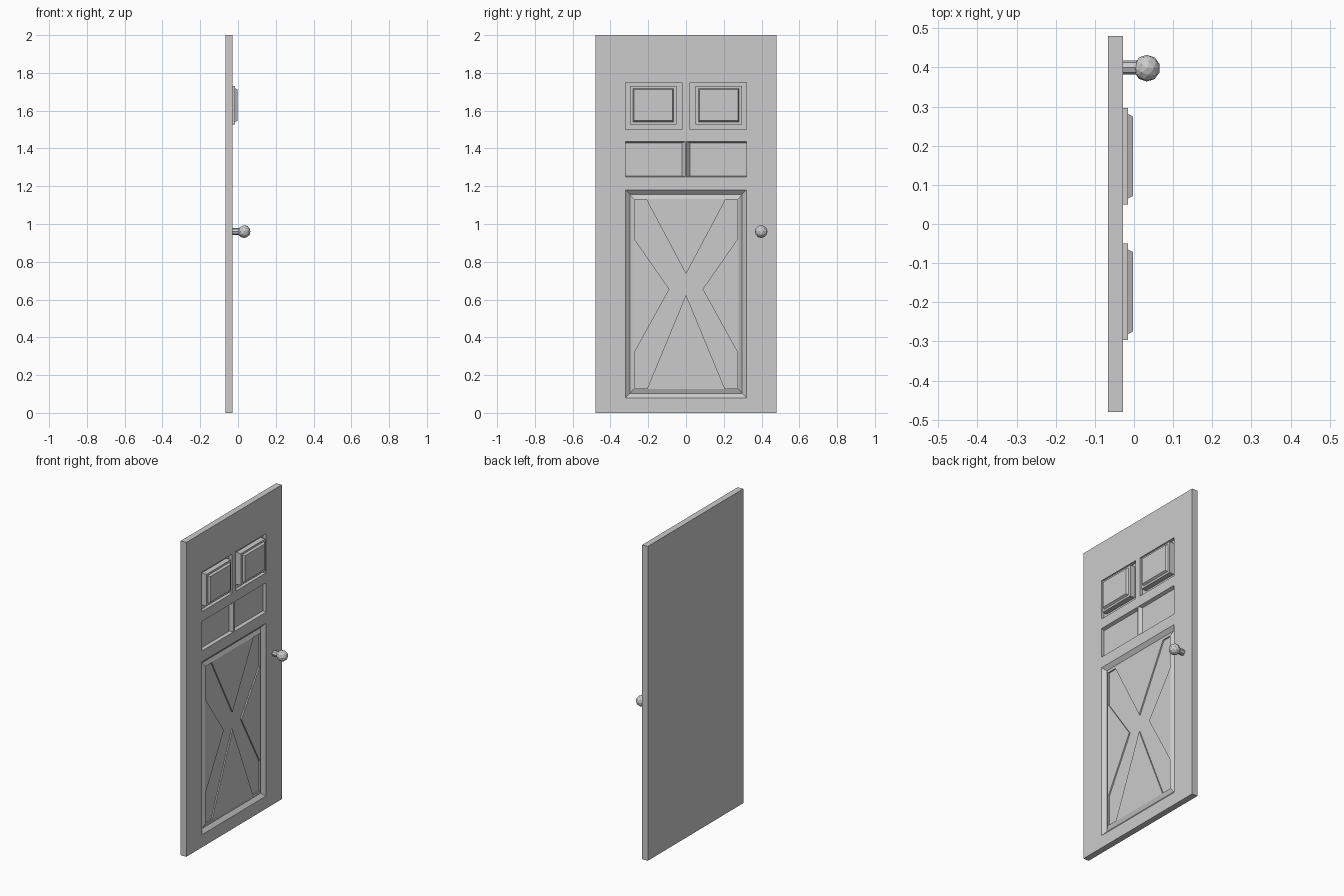
import bpy, bmesh
from mathutils import Matrix

if "Cube" in bpy.data.objects:
    bpy.data.objects.remove(bpy.data.objects["Cube"])

FRONT, FLOOR, BACK = -0.028, -0.048, -0.067


def loft(name, rings):
    """Solid through (x, [(y, z), ...]) outlines, capped at both ends."""
    bm = bmesh.new()
    loops = [[bm.verts.new((x, y, z)) for y, z in pts] for x, pts in rings]
    n = len(loops[0])
    for a, b in zip(loops, loops[1:]):
        for i in range(n):
            j = (i + 1) % n
            bm.faces.new((a[i], a[j], b[j], b[i]))
    bm.faces.new(loops[0][::-1])
    bm.faces.new(loops[-1])
    bmesh.ops.recalc_face_normals(bm, faces=bm.faces)
    return finish(name, bm)


def finish(name, bm):
    me = bpy.data.meshes.new(name)
    bm.to_mesh(me)
    bm.free()
    ob = bpy.data.objects.new(name, me)
    bpy.context.collection.objects.link(ob)
    return ob


def rect(y0, y1, z0, z1):
    return [(y0, z0), (y1, z0), (y1, z1), (y0, z1)]


def carve(target, cutter):
    mod = target.modifiers.new("carve", 'BOOLEAN')
    mod.operation = 'DIFFERENCE'
    mod.solver = 'EXACT'
    mod.object = cutter
    bpy.context.view_layer.objects.active = target
    bpy.ops.object.modifier_apply(modifier=mod.name)
    bpy.data.objects.remove(cutter)


def recess(target, opening, bottom):
    carve(target, loft("cutter", [(FLOOR, bottom), (FRONT, opening), (0.02, opening)]))


def side(s, y0, y1, z0, z1):
    return rect(*sorted((s * y0, s * y1)), z0, z1)


# Door slab with its recesses
door = loft("door_slab", [(BACK, rect(-0.48, 0.48, 0, 2)), (FRONT, rect(-0.48, 0.48, 0, 2))])
for s in (-1, 1):
    recess(door, side(s, 0.02, 0.32, 1.50, 1.75), side(s, 0.02, 0.32, 1.50, 1.75))
    recess(door, side(s, 0.003, 0.32, 1.25, 1.437), side(s, 0.02, 0.32, 1.255, 1.43))
recess(door, rect(-0.32, 0.32, 0.08, 1.18), rect(-0.297, 0.297, 0.103, 1.157))

# Stepped raised blocks in the upper recesses
for s, label in ((-1, "left"), (1, "right")):
    low = side(s, 0.05, 0.296, 1.527, 1.73)
    mid = side(s, 0.065, 0.281, 1.54, 1.718)
    top = side(s, 0.072, 0.274, 1.547, 1.711)
    loft("upper_panel_" + label, [(FLOOR - 0.002, low), (-0.015, low), (-0.015, mid), (-0.002, top)])

# Lower raised field with a sunken cross
base = rect(-0.297, 0.297, 0.103, 1.157)
field = loft("lower_panel", [(FLOOR - 0.002, base), (FLOOR, base),
                             (-0.038, rect(-0.278, 0.278, 0.127, 1.133))])
right_half = [(0, 0.625), (0.205, 0.13), (0.273, 0.13), (0.273, 0.32), (0.088, 0.655),
              (0.273, 0.92), (0.273, 1.13), (0.21, 1.13), (0, 0.735)]
cross = right_half + [(-y, z) for y, z in right_half[-2:0:-1]]
carve(field, loft("cutter", [(-0.046, cross), (0.0, cross)]))

# Knob and stem
bm = bmesh.new()
bmesh.ops.create_icosphere(bm, subdivisions=2, radius=0.034,
                           matrix=Matrix.Translation((0.033, 0.398, 0.96)))
finish("knob", bm)
bm = bmesh.new()
bmesh.ops.create_cone(bm, cap_ends=True, segments=8, radius1=0.018, radius2=0.018, depth=0.045,
                      matrix=Matrix.Translation((-0.012, 0.4, 0.96)) @ Matrix.Rotation(1.5708, 4, 'Y'))
finish("knob_stem", bm)
